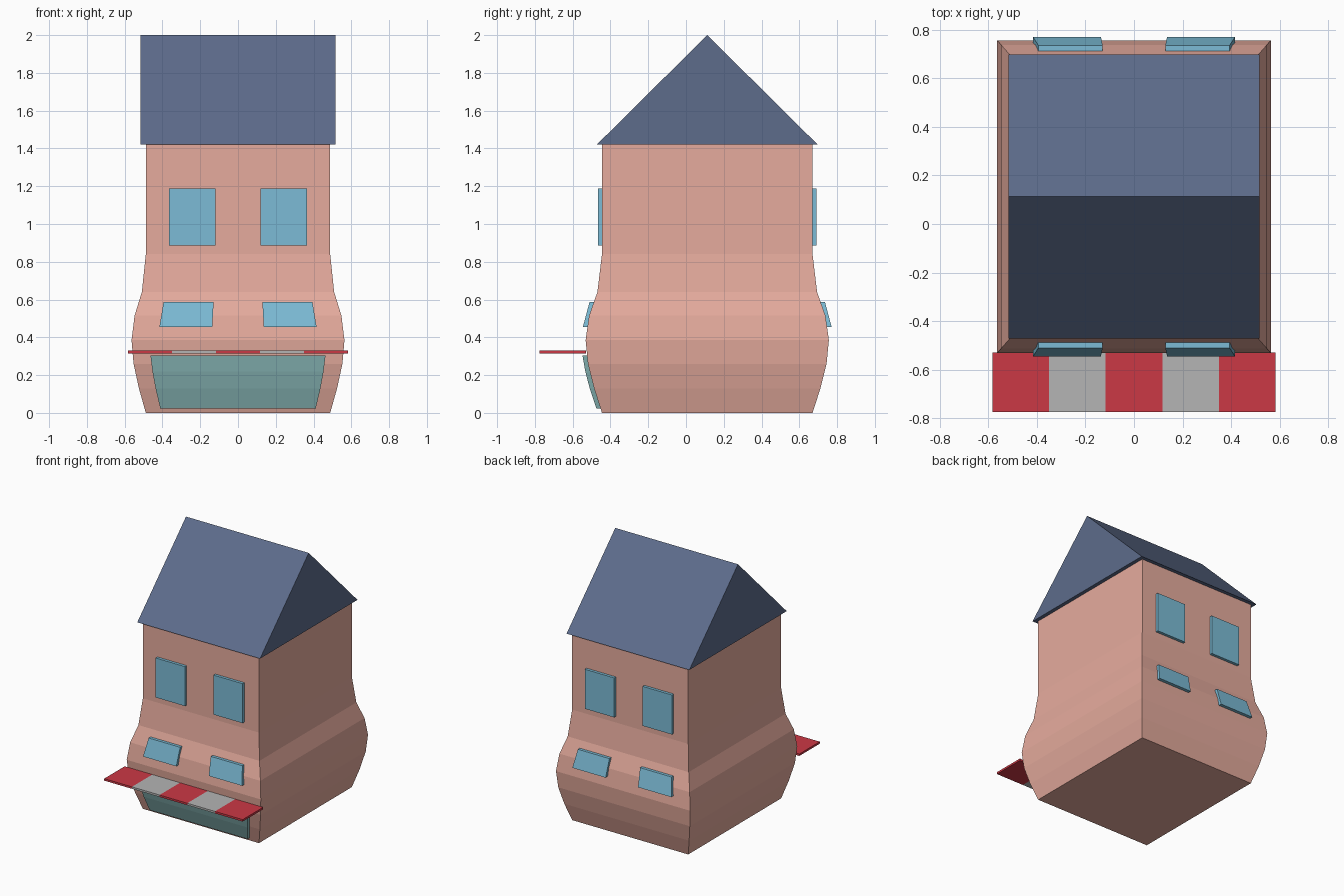
import bpy, bmesh

if "Cube" in bpy.data.objects:
    bpy.data.objects.remove(bpy.data.objects["Cube"])

CY = 0.1125            # house centre line in y
HX, HY = 0.488, 0.5575  # half size of the walls
# height and swelling of the walls
PROFILE = [(0, 1), (0.13, 1.075), (0.26, 1.133), (0.385, 1.155), (0.515, 1.122),
           (0.64, 1.043), (0.84, 1), (1.42, 1)]


def swell(z):
    for (z0, s0), (z1, s1) in zip(PROFILE, PROFILE[1:]):
        if z <= z1:
            return s0 + (s1 - s0) * (z - z0) / (z1 - z0)
    return 1


def material(name, color):
    m = bpy.data.materials.new(name)
    m.diffuse_color = (*color, 1)
    m.use_nodes = True
    m.node_tree.nodes["Principled BSDF"].inputs["Base Color"].default_value = m.diffuse_color
    return m


wall_mat = material("pink_plaster", (0.79, 0.41, 0.34))
roof_mat = material("blue_slate", (0.11, 0.15, 0.26))
glass_mat = material("window_blue", (0.20, 0.50, 0.67))
shop_mat = material("shop_teal", (0.24, 0.46, 0.46))
red_mat = material("awning_red", (0.60, 0.04, 0.06))
white_mat = material("awning_white", (0.46, 0.46, 0.46))


def loft(name, rings, mat):
    """Skin a stack of closed rings and cap both ends."""
    bm = bmesh.new()
    vs = [[bm.verts.new(p) for p in ring] for ring in rings]
    n = len(vs[0])
    for a, b in zip(vs, vs[1:]):
        for i in range(n):
            j = (i + 1) % n
            bm.faces.new((a[i], a[j], b[j], b[i]))
    bm.faces.new(vs[0][::-1])
    bm.faces.new(vs[-1])
    bmesh.ops.recalc_face_normals(bm, faces=bm.faces)
    me = bpy.data.meshes.new(name)
    bm.to_mesh(me)
    bm.free()
    me.materials.append(mat)
    ob = bpy.data.objects.new(name, me)
    bpy.context.collection.objects.link(ob)
    return ob


def rect(x0, x1, y0, y1, z):
    return [(x0, y0, z), (x1, y0, z), (x1, y1, z), (x0, y1, z)]


def swollen(name, x0, x1, y0, y1, zs, mat):
    """Block that follows the bulging shape of the walls."""
    rings = []
    for z in zs:
        s = swell(z)
        rings.append(rect(x0 * s, x1 * s, CY + y0 * s, CY + y1 * s, z))
    return loft(name, rings, mat)


# walls
swollen("walls", -HX, HX, -HY, HY, [z for z, _ in PROFILE], wall_mat)

# gable roof
loft("roof", [[(x, CY - 0.585, 1.42), (x, CY + 0.585, 1.42), (x, CY, 2.0)]
              for x in (-0.516, 0.516)], roof_mat)

# windows on the front and back, two floors
for face, fy in (("front", -1), ("back", 1)):
    y0, y1 = sorted((fy * 0.545, fy * 0.579))
    for side, sx in (("left", -1), ("right", 1)):
        x0, x1 = sorted((sx * 0.12, sx * 0.366))
        for floor, zs in (("upper", (0.887, 1.187)), ("lower", (0.455, 0.588))):
            swollen(f"{floor}_window_{face}_{side}", x0, x1, y0, y1, zs, glass_mat)

# shop window
swollen("shop_window", -0.406, 0.406, -0.579, -0.545,
        (0.022, 0.13, 0.22, 0.303), shop_mat)

# striped awning
w = 1.164 / 5
for i in range(5):
    x = -0.582 + i * w
    loft(f"awning_stripe_{i + 1}",
         [rect(x, x + w, -0.775, -0.53, z) for z in (0.315, 0.33)],
         white_mat if i % 2 else red_mat)
